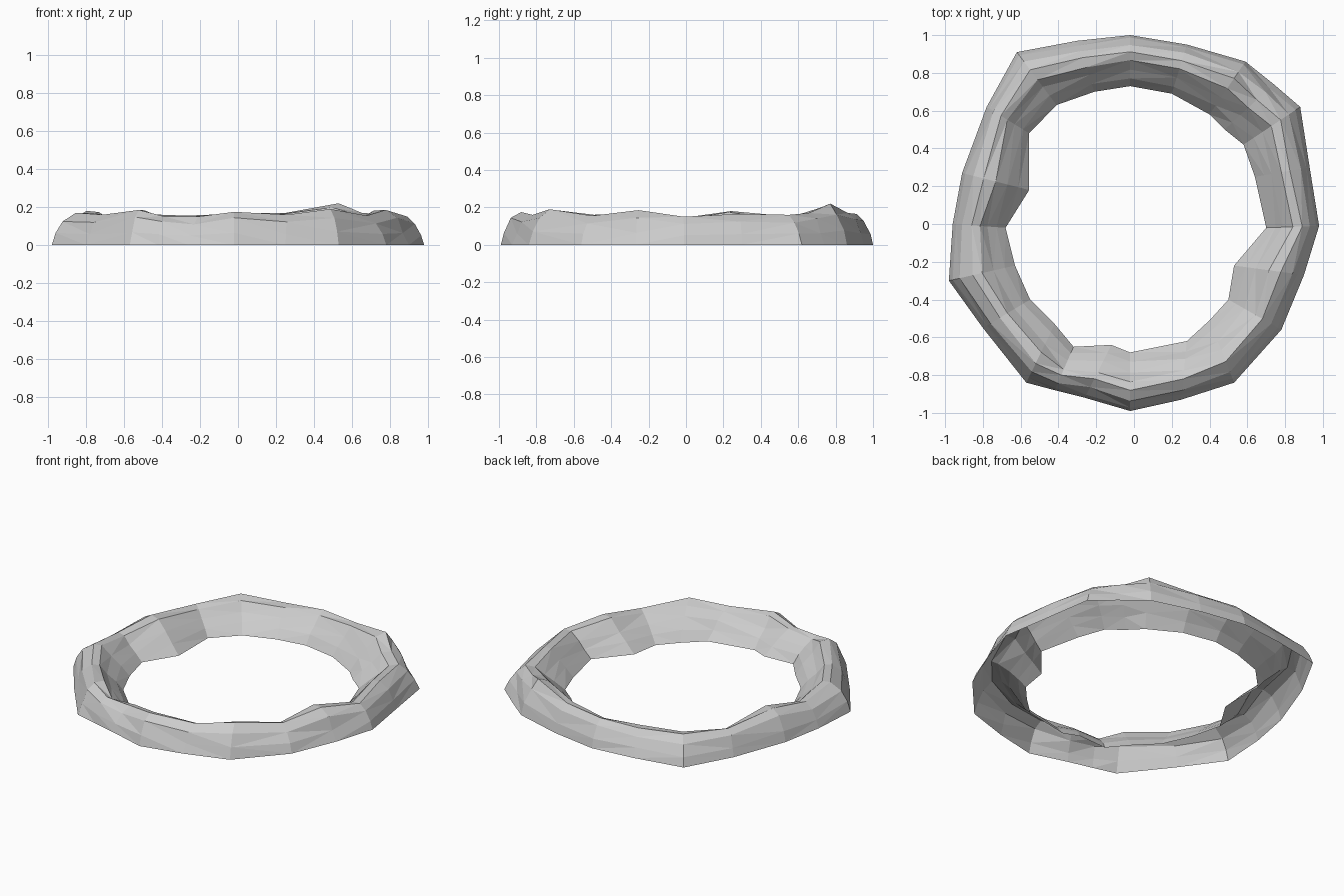
import bpy, bmesh, random

if "Cube" in bpy.data.objects:
    bpy.data.objects.remove(bpy.data.objects["Cube"])

random.seed(4)

# Spokes around the ring: outer foot x, y, inner foot x, y, crest height
SPOKES = [
    (.98, -.01, .70, -.02, .15), (.93, .30, .64, .25, .165), (.88, .62, .58, .42, .16),
    (.74, .74, .48, .50, .17), (.59, .86, .40, .58, .22), (.28, .95, .20, .69, .17),
    (-.02, 1.0, -.02, .73, .165), (-.30, .97, -.21, .70, .155), (-.62, .91, -.41, .63, .165),
    (-.78, .62, -.555, .48, .15), (-.91, .27, -.555, .18, .18), (-.96, 0, -.68, -.02, .145),
    (-.98, -.30, -.63, -.22, .17), (-.80, -.55, -.55, -.40, .16), (-.57, -.84, -.42, -.53, .185),
    (-.42, -.88, -.32, -.65, .15), (-.26, -.92, -.12, -.64, .15), (-.02, -.99, -.02, -.68, .175),
    (.25, -.93, .28, -.62, .16), (.53, -.84, .40, -.51, .19), (.78, -.56, .50, -.40, .155),
    (.90, -.27, .53, -.22, .185),
]
# Cross-section: fraction from outer to inner foot, fraction of crest height
PROFILE = [(0, 0), (.07, .36), (.18, .78), (.34, 1), (.50, .93), (.68, .62), (.84, .33), (1, 0)]

# Rocky rim: an open-bottomed faceted shell swept round the spokes
bm = bmesh.new()
rows = []
for ox, oy, ix, iy, h in SPOKES:
    row = []
    for t, z in PROFILE:
        inside = 0 < t < 1
        u = t + (random.uniform(-.025, .025) if inside else 0)
        k = z * h * (random.uniform(.93, 1.07) if inside and z < .95 else 1)
        row.append(bm.verts.new((ox + (ix - ox) * u, oy + (iy - oy) * u, k)))
    rows.append(row)
for i, a in enumerate(rows):
    b = rows[(i + 1) % len(rows)]
    for j in range(len(PROFILE) - 1):
        bm.faces.new((a[j], b[j], b[j + 1], a[j + 1]))
bmesh.ops.triangulate(bm, faces=bm.faces[:])
bmesh.ops.recalc_face_normals(bm, faces=bm.faces[:])
# Make the shell face outward (its top faces up)
if sum(f.normal.z * f.calc_area() for f in bm.faces) < 0:
    bmesh.ops.reverse_faces(bm, faces=bm.faces[:])

mesh = bpy.data.meshes.new("crater_rim")
bm.to_mesh(mesh)
bm.free()
bpy.context.collection.objects.link(bpy.data.objects.new("crater_rim", mesh))
